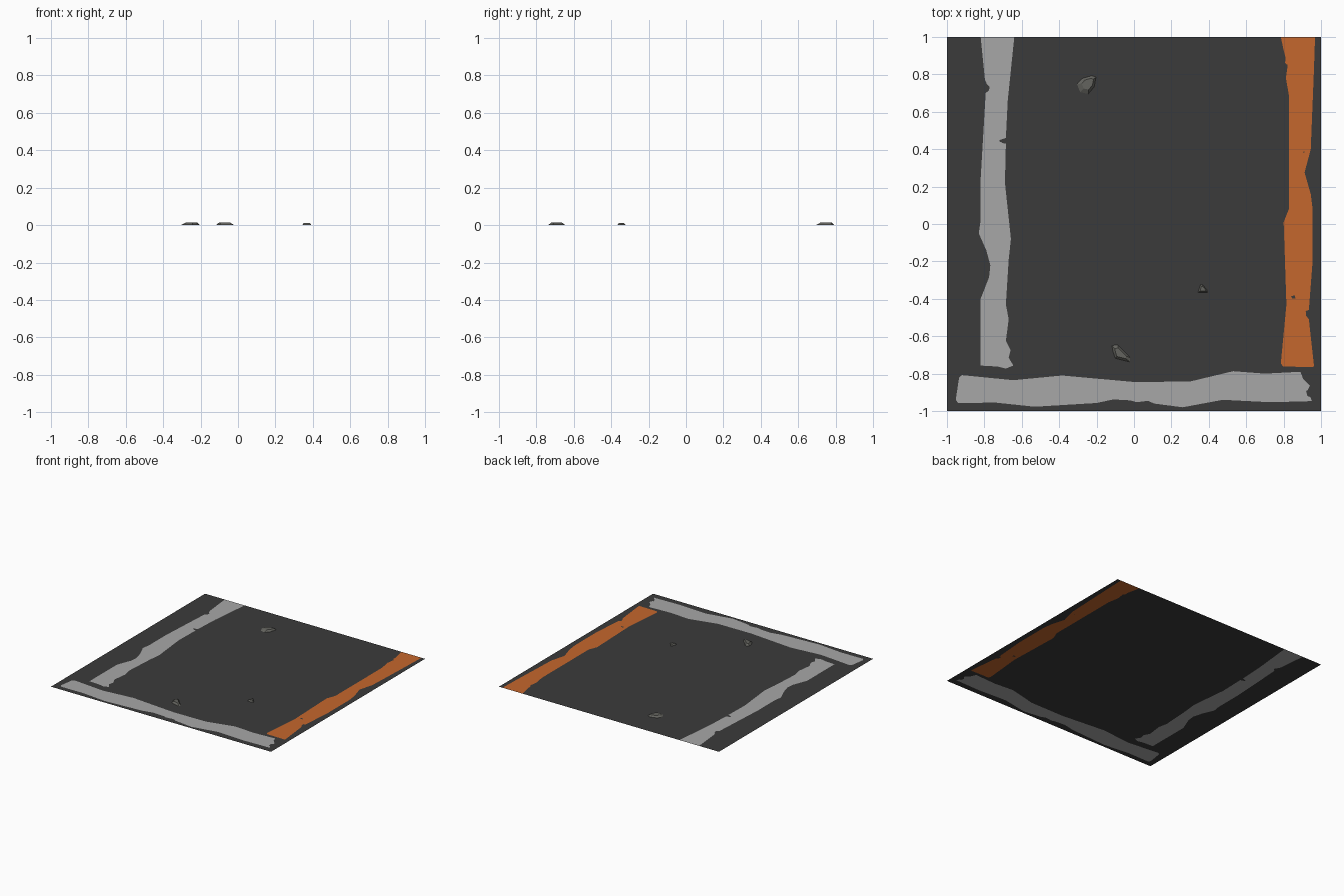
import bpy
from mathutils import Vector
from mathutils.geometry import delaunay_2d_cdt

if "Cube" in bpy.data.objects:
    bpy.data.objects.remove(bpy.data.objects["Cube"])


def material(name, rgb):
    m = bpy.data.materials.new(name)
    m.diffuse_color = (*rgb, 1)
    m.use_nodes = True
    m.node_tree.nodes["Principled BSDF"].inputs["Base Color"].default_value = m.diffuse_color
    return m


ASPHALT = material("asphalt grey", (0.043, 0.043, 0.043))
PALE = material("pale paint", (0.39, 0.39, 0.39))
ORANGE = material("orange paint", (0.56, 0.136, 0.026))
STONE = material("stone grey", (0.125, 0.125, 0.112))


def ccw(pts):
    """Return the outline wound counter-clockwise."""
    area = sum(a[0] * b[1] - b[0] * a[1] for a, b in zip(pts, pts[1:] + pts[:1]))
    return pts if area > 0 else pts[::-1]


def make(name, verts, faces, mat):
    me = bpy.data.meshes.new(name)
    me.from_pydata(verts, [], faces)
    me.materials.append(mat)
    ob = bpy.data.objects.new(name, me)
    bpy.context.collection.objects.link(ob)
    return ob


# Worn paint strips, each as two ragged edges
left_a = [(-.82, 1), (-.797, .77), (-.785, .745), (-.772, .735), (-.775, .715), (-.793, .70),
          (-.82, .24), (-.82, .02), (-.83, -.05), (-.79, -.14), (-.768, -.22), (-.775, -.285),
          (-.82, -.40), (-.82, -.757)]
left_b = [(-.73, -.762), (-.685, -.773), (-.645, -.757), (-.67, -.715), (-.66, -.675),
          (-.685, -.625), (-.67, -.51), (-.685, -.43), (-.67, -.19), (-.658, -.08),
          (-.69, .22), (-.685, .43), (-.705, .433), (-.708, .437), (-.72, .441), (-.72, .448),
          (-.685, .46), (-.675, .66), (-.64, 1)]
right_a = [(.785, 1), (.80, .93), (.81, .89), (.808, .86), (.822, .85), (.812, .78),
           (.828, .69), (.828, .08), (.80, .01), (.815, -.43), (.785, -.745), (.797, -.762)]
right_b = [(.96, -.765), (.962, -.755), (.935, -.51), (.92, -.49), (.918, -.465), (.935, -.46),
           (.955, -.20), (.955, .08), (.945, .16), (.912, .275), (.945, .40), (.962, .82), (.968, 1)]
front_a = [(-.92, -.808), (-.645, -.835), (-.385, -.81), (.005, -.845), (.30, -.842),
           (.53, -.787), (.70, -.80), (.89, -.79), (.905, -.83), (.94, -.865), (.93, -.887),
           (.92, -.893), (.927, -.92), (.942, -.925), (.952, -.947)]
front_b = [(.73, -.953), (.475, -.94), (.26, -.98), (.107, -.96), (.075, -.945), (.015, -.953),
           (-.02, -.943), (-.11, -.938), (-.20, -.957), (-.53, -.977), (-.74, -.955),
           (-.94, -.957), (-.953, -.94), (-.935, -.82)]
# Chips of bare asphalt showing through the paint
chips = [[(.84, -.385), (.86, -.382), (.863, -.398), (.845, -.398)],
         [(.905, .387), (.913, .387), (.908, .377)]]

parts = [("road_surface", [(-1, -1), (1, -1), (1, 1), (-1, 1)], ASPHALT),
         ("left_paint_strip", left_a + left_b, PALE),
         ("right_paint_strip", right_a + right_b, ORANGE),
         ("front_paint_strip", front_a + front_b, PALE)]

# Cut all outlines into one flat sheet, then hand each piece to its part
verts, loops = [], []
for outline in [p[1] for p in parts] + chips:
    pts = ccw(outline)
    loops.append(list(range(len(verts), len(verts) + len(pts))))
    verts += [Vector(p) for p in pts]
out_v, _, out_f, _, _, origin = delaunay_2d_cdt(verts, [], loops, 0, 1e-5)
owned = [[] for _ in parts]
for face, src in zip(out_f, origin):
    top = max(src, default=0)
    owned[top if top < len(parts) else 0].append(face)
for (name, _, mat), faces in zip(parts, owned):
    used = sorted({i for f in faces for i in f})
    remap = {v: k for k, v in enumerate(used)}
    make(name, [(*out_v[i], 0) for i in used], [[remap[i] for i in f] for f in faces], mat)


# Low bevelled stones: base outline and a smaller flat top
def stone(name, outline, height, shrink, shift=(0, 0)):
    pts = ccw(outline)
    n = len(pts)
    c = [sum(p[k] for p in pts) / n for k in (0, 1)]
    top = [(*[c[k] + (p[k] - c[k]) * shrink + shift[k] for k in (0, 1)], height) for p in pts]
    sides = [(i, (i + 1) % n, (i + 1) % n + n, i + n) for i in range(n)]
    make(name, [(*p, 0) for p in pts] + top, sides + [range(n, 2 * n)], STONE)


stone("back_stone", [(-.305, .748), (-.278, .778), (-.225, .793), (-.203, .785), (-.213, .733),
                     (-.245, .695), (-.288, .705)], .013, .62, (.005, .003))
stone("front_stone", [(-.118, -.65), (-.088, -.645), (-.02, -.715), (-.022, -.738),
                      (-.10, -.718), (-.112, -.685)], .013, .62)
stone("small_stone", [(.342, -.367), (.393, -.367), (.39, -.352), (.365, -.323), (.355, -.325)],
      .012, .6)
